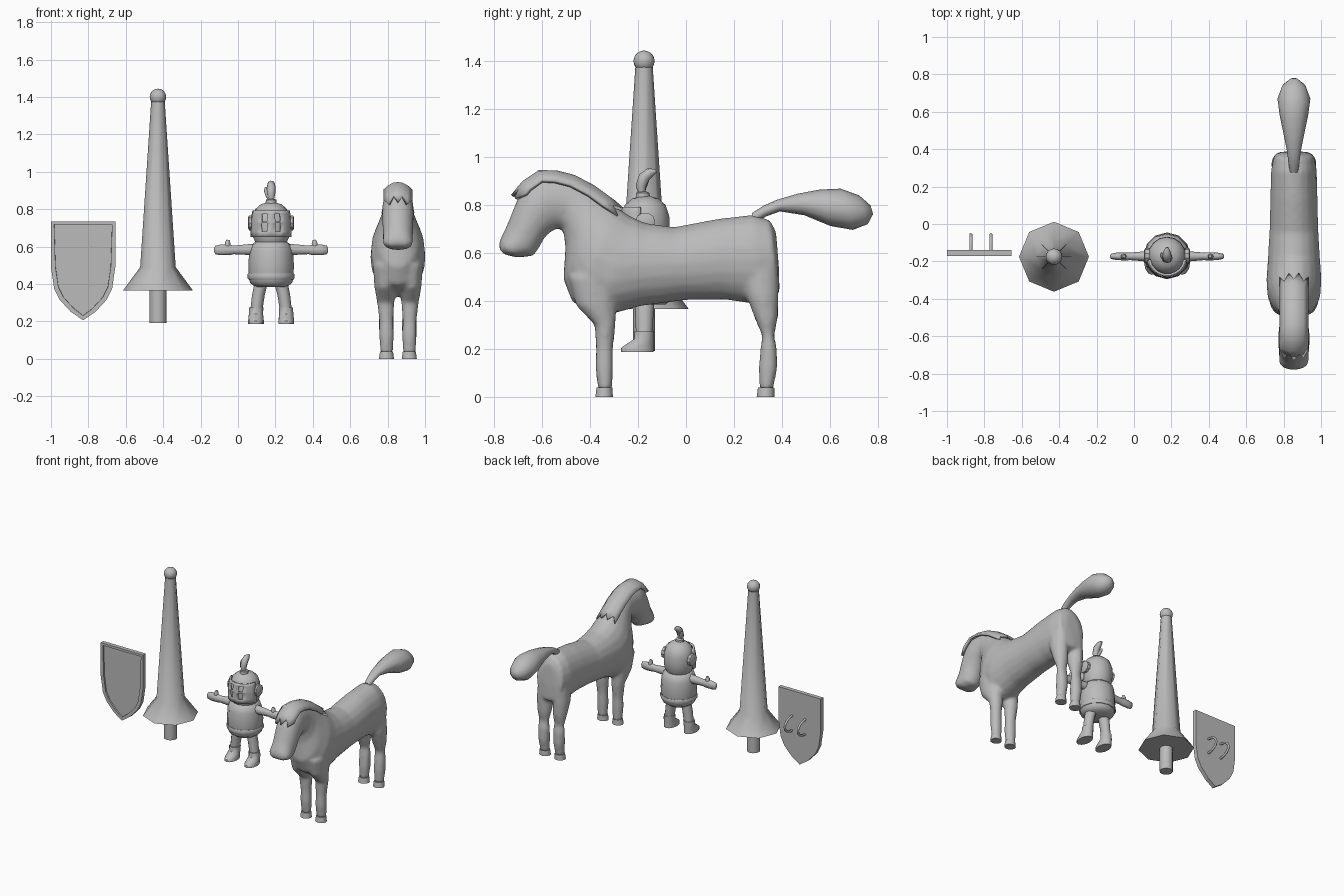
import bpy, bmesh, math
from mathutils import Vector as V

if "Cube" in bpy.data.objects:
    bpy.data.objects.remove(bpy.data.objects["Cube"])

grey = bpy.data.materials.new("plain_grey")
grey.diffuse_color = (0.5, 0.5, 0.5, 1)
grey.use_nodes = True
grey.node_tree.nodes["Principled BSDF"].inputs["Base Color"].default_value = grey.diffuse_color


def finish(name, bm, angle=50, smooth=True):
    bmesh.ops.remove_doubles(bm, verts=bm.verts, dist=1e-5)
    bmesh.ops.recalc_face_normals(bm, faces=bm.faces)
    me = bpy.data.meshes.new(name)
    bm.to_mesh(me)
    bm.free()
    me.materials.append(grey)
    ob = bpy.data.objects.new(name, me)
    bpy.context.collection.objects.link(ob)
    if smooth:
        bpy.ops.object.select_all(action='DESELECT')
        ob.select_set(True)
        bpy.context.view_layer.objects.active = ob
        bpy.ops.object.shade_smooth_by_angle(angle=math.radians(angle))
    return ob


def ellipse(c, u, v, n):
    """Ring of points around c with half axes u and v."""
    return [V(c) + V(u) * math.cos(a) + V(v) * math.sin(a)
            for a in (2 * math.pi * i / n for i in range(n))]


def add_loft(bm, rings):
    vs = [[bm.verts.new(p) for p in r] for r in rings]
    n = len(vs[0])
    for a, b in zip(vs, vs[1:]):
        for i in range(n):
            bm.faces.new((a[i], a[(i + 1) % n], b[(i + 1) % n], b[i]))
    bm.faces.new(vs[0])
    bm.faces.new(vs[-1])


def loft(name, rings, angle=50):
    bm = bmesh.new()
    add_loft(bm, rings)
    return finish(name, bm, angle)


def lathe(name, x, y, prof, n, angle=50):
    return loft(name, [ellipse((x, y, z), (r, 0, 0), (0, r, 0), n) for r, z in prof], angle)


def column(x0, side, secs, n=12):
    """Upright limb rings: z, front y, back y, x offset, half width."""
    return [ellipse((x0 + side * o, (a + b) / 2, z), (w, 0, 0), (0, (b - a) / 2, 0), n)
            for z, a, b, o, w in secs]


def tube(name, path, n=8):
    """Round tube through (x, y, z, radius) points."""
    pts = [V(p[:3]) for p in path]
    rings = []
    for i, p in enumerate(pts):
        t = (pts[min(i + 1, len(pts) - 1)] - pts[max(i - 1, 0)]).normalized()
        u = t.orthogonal().normalized() if i == 0 else (u - t * u.dot(t)).normalized()
        rings.append(ellipse(p, u * path[i][3], t.cross(u) * path[i][3], n))
    return loft(name, rings)


# shield: bordered plate with a recessed front
SX = -0.828
half = [(.172, .735), (.172, .49), (.155, .375), (.125, .315), (.065, .25)]
outline = half + [(0, .206)] + [(-x, z) for x, z in reversed(half)]
bm = bmesh.new()
f = bm.faces.new([bm.verts.new((SX + x, -.17, z)) for x, z in outline])
ext = bmesh.ops.extrude_face_region(bm, geom=[f], use_keep_orig=True)
bmesh.ops.translate(bm, verts=[g for g in ext['geom'] if isinstance(g, bmesh.types.BMVert)],
                    vec=(0, .03, 0))
bmesh.ops.recalc_face_normals(bm, faces=bm.faces)
front = min(bm.faces, key=lambda q: q.calc_center_median().y)
bmesh.ops.inset_region(bm, faces=[front], thickness=.024, depth=0)
bmesh.ops.inset_region(bm, faces=[front], thickness=.001, depth=-.01)
finish("shield", bm, smooth=False)

# shield grips
for i, x in enumerate((-.872, -.765)):
    tube(f"shield_grip_{i}", [(x, -.145 + .088 * math.sin(t), .495 - .055 * math.cos(t), .008)
                              for t in (math.pi * k / 8 for k in range(9))])

# lance
LX, LY = -.428, -.175
lathe("lance_cone", LX, LY, [(.187, .365), (.095, .49), (.036, 1.38)], 8)
lathe("lance_grip", LX, LY, [(.045, .19), (.045, .37)], 12)
bm = bmesh.new()
bmesh.ops.create_uvsphere(bm, u_segments=16, v_segments=10, radius=.044)
bmesh.ops.translate(bm, verts=bm.verts, vec=(LX, LY, 1.4))
finish("lance_tip", bm)

# knight torso, belt and helmet
KX, KY = .177, -.17
lathe("torso", KX, KY, [(.085, .385), (.112, .405), (.119, .43), (.122, .5), (.117, .575),
                        (.105, .61), (.07, .635)], 12)
lathe("belt", KX, KY, [(.122, .425), (.125, .43), (.125, .452), (.122, .457)], 12)
lathe("helmet", KX, KY, [(.085, .625), (.098, .655), (.102, .7), (.1, .755), (.085, .8),
                         (.055, .826), (.02, .837), (.0, .839)], 16)
lathe("plume_socket", KX, KY - .01, [(.03, .825), (.028, .85), (.015, .856)], 8)

# visor: curved plate with open slots
angs = [-78, -60, -42, -27, -11, 0, 11, 27, 42, 60, 78]
zs = [.65, .68, .725, .735, .775, .792]
bm = bmesh.new()
grid = []
for z in zs:
    row = []
    for a in angs:
        r = .111 + .007 * math.cos(math.radians(a)) - max(0, z - .74) * .2
        t = math.radians(a)
        row.append(bm.verts.new((KX + r * math.sin(t), KY - r * math.cos(t), z)))
    grid.append(row)
for j in range(len(zs) - 1):
    for i in range(len(angs) - 1):
        if not (i in (3, 6) and j in (1, 3)):
            bm.faces.new((grid[j][i], grid[j][i + 1], grid[j + 1][i + 1], grid[j + 1][i]))
ob = finish("visor", bm)
m = ob.modifiers.new("thickness", 'SOLIDIFY')
m.thickness = .012

# plume feathers
tube("plume", [(KX, -.185, .845, .014), (KX, -.188, .88, .022), (KX, -.175, .915, .024),
               (KX, -.15, .935, .02), (KX, -.125, .942, .008)])
tube("plume_side", [(KX, -.185, .845, .01), (KX - .015, -.18, .875, .016),
                    (KX - .028, -.165, .905, .012), (KX - .03, -.155, .915, .004)])

# knight limbs, mirrored
for s, side in ((-1, "left"), (1, "right")):
    loft(f"visor_hinge_{side}", [ellipse((KX + s * x, KY, .727), (0, r, 0), (0, 0, r), 10)
                                 for x, r in ((.095, .042), (.117, .042), (.123, .03))], 30)
    loft(f"arm_{side}", [ellipse((KX + s * x, KY - .003, z), (0, w, 0), (0, 0, h), 10)
                         for x, z, w, h in ((.09, .585, .03, .032), (.15, .583, .024, .028),
                                            (.2, .582, .02, .024), (.215, .582, .022, .028),
                                            (.27, .582, .02, .03), (.298, .582, .014, .024),
                                            (.305, .582, .006, .01))])
    tube(f"thumb_{side}", [(KX + s * .235, KY - .003, .59, .014), (KX + s * .232, KY - .003, .62, .015),
                           (KX + s * .23, KY - .003, .636, .008)])
    loft(f"leg_{side}", column(KX, s, [(.25, -.208, -.14, .08, .032), (.34, -.212, -.136, .068, .034),
                                       (.42, -.215, -.13, .05, .036)]))
    loft(f"boot_{side}", column(KX, s, [(.187, -.272, -.135, .081, .042), (.203, -.272, -.135, .081, .042),
                                        (.222, -.245, -.135, .081, .04), (.24, -.217, -.135, .081, .038),
                                        (.275, -.215, -.134, .079, .038)]))

# horse: trunk, neck and head from top point, bottom point, half width
HX = .855
trunk = [(.375, .69, .388, .53, .05), (.35, .737, .39, .43, .105), (.28, .76, .30, .385, .122),
         (.13, .742, .16, .405, .126), (-.05, .708, .0, .403, .13), (-.17, .725, -.19, .378, .139),
         (-.23, .752, -.36, .33, .147), (-.28, .785, -.475, .395, .142), (-.33, .82, -.512, .49, .117),
         (-.39, .863, -.503, .62, .088), (-.47, .907, -.512, .70, .074), (-.54, .922, -.54, .70, .078),
         (-.61, .925, -.567, .685, .084), (-.672, .88, -.592, .66, .084), (-.705, .82, -.61, .625, .083),
         (-.745, .72, -.635, .588, .08), (-.778, .65, -.70, .58, .08), (-.78, .615, -.755, .592, .05)]
bm = bmesh.new()
add_loft(bm, [ellipse((HX, (a + c) / 2, (b + d) / 2), (w, 0, 0), (0, (a - c) / 2, (b - d) / 2), 20)
              for a, b, c, d, w in trunk])
fore = [(.50, -.49, -.29, .075, .06), (.38, -.46, -.29, .07, .056), (.30, -.382, -.293, .065, .047),
        (.2, -.376, -.304, .062, .038), (.12, -.378, -.303, .061, .04), (.03, -.368, -.307, .061, .034)]
hind = [(.56, .22, .385, .06, .055), (.42, .25, .387, .065, .057), (.33, .285, .384, .063, .05),
        (.255, .317, .368, .062, .038), (.2, .31, .38, .061, .042), (.12, .302, .382, .061, .04),
        (.03, .306, .364, .061, .033)]
for s in (-1, 1):
    add_loft(bm, column(HX, s, fore))
    add_loft(bm, column(HX, s, hind))
horse = finish("horse_body", bm)
m = horse.modifiers.new("blend", 'REMESH')
m.mode = 'VOXEL'
m.voxel_size = .012
m.use_smooth_shade = True
m = horse.modifiers.new("soften", 'SMOOTH')
m.iterations = 5

# hooves
for s, side in ((-1, "left"), (1, "right")):
    for part, a, b in (("fore", -.378, -.305), ("hind", .295, .37)):
        loft(f"{part}_hoof_{side}", column(HX, s, [(0, a, b, .061, .04),
                                                   (.038, a + .005, b - .002, .061, .035)]), 40)

# tail
loft("tail", [ellipse((HX, y, z), (w, 0, 0), (0, -.3 * h, h), 12)
              for y, z, h, w in ((.28, .745, .02, .022), (.33, .775, .022, .03), (.385, .797, .024, .036),
                                 (.48, .802, .045, .055), (.58, .788, .076, .076), (.67, .782, .086, .088),
                                 (.74, .78, .06, .062), (.775, .78, .018, .02))])

# mane: plate draped over the neck with jagged ends
line = [(-.705, .85), (-.672, .89), (-.61, .932), (-.54, .93), (-.47, .912), (-.39, .87),
        (-.33, .826), (-.285, .794)]
cross = [-1, -.67, -.33, 0, .33, .67, 1]
bm = bmesh.new()
grid = []
for i, (y, z) in enumerate(line):
    a, b = V((0, *line[max(i - 1, 0)])), V((0, *line[min(i + 1, len(line) - 1)]))
    t = (b - a).normalized()
    n = V((0, -t.z, t.y))
    row = []
    for k, c in enumerate(cross):
        p = V((HX + c * .072, y, z)) + n * (.006 - .04 * c * c)
        if i in (0, len(line) - 1):
            p += t * (.022 if k % 2 == 0 else -.022)
        row.append(bm.verts.new(p))
    grid.append(row)
for r, q in zip(grid, grid[1:]):
    for k in range(len(cross) - 1):
        bm.faces.new((r[k], r[k + 1], q[k + 1], q[k]))
ob = finish("mane", bm)
m = ob.modifiers.new("thickness", 'SOLIDIFY')
m.thickness = .016
m.offset = 0
